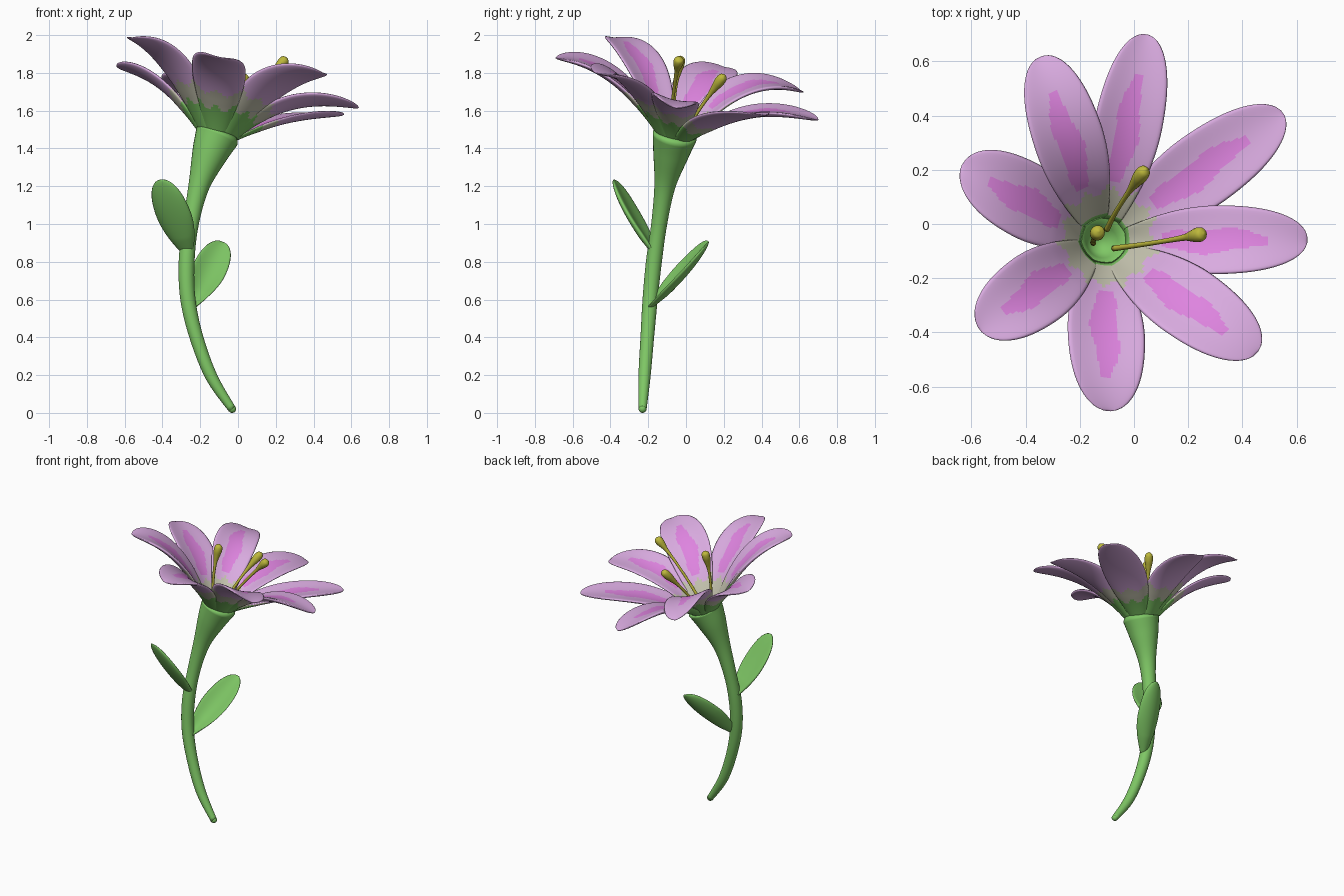
import bpy, bmesh, math
from mathutils import Vector as V

if "Cube" in bpy.data.objects:
    bpy.data.objects.remove(bpy.data.objects["Cube"])


def mat(name, rgb):
    m = bpy.data.materials.new(name)
    m.diffuse_color = (*rgb, 1)
    m.use_nodes = True
    m.node_tree.nodes["Principled BSDF"].inputs["Base Color"].default_value = m.diffuse_color
    return m


GREEN = mat("leaf green", (0.21, 0.57, 0.13))
PALE = mat("pale throat", (0.56, 0.55, 0.43))
MAUVE = mat("petal mauve", (0.70, 0.41, 0.75))
PINK = mat("petal stripe pink", (0.73, 0.23, 0.74))
GOLD = mat("stamen gold", (0.51, 0.48, 0.045))


def finish(name, bm, mats):
    bmesh.ops.recalc_face_normals(bm, faces=bm.faces)
    me = bpy.data.meshes.new(name)
    for f in bm.faces:
        f.smooth = True
    bm.to_mesh(me)
    bm.free()
    for m in mats:
        me.materials.append(m)
    ob = bpy.data.objects.new(name, me)
    bpy.context.collection.objects.link(ob)
    return ob


def loft(bm, rings, rule=None):
    """Skin closed rings of points, cap both ends; rule(i, j) gives the material."""
    vs = [[bm.verts.new(p) for p in r] for r in rings]
    n = len(vs[0])
    for i in range(len(vs) - 1):
        for j in range(n):
            k = (j + 1) % n
            f = bm.faces.new((vs[i][j], vs[i][k], vs[i + 1][k], vs[i + 1][j]))
            if rule:
                f.material_index = rule(i, j)
    bm.faces.new(vs[0])
    tip = bm.faces.new(vs[-1])
    if rule:
        tip.material_index = 2


def spline(keys, t):
    """Catmull-Rom through rows of numbers."""
    x = t * (len(keys) - 1)
    i = min(int(x), len(keys) - 2)
    f = x - i
    a, b, c, d = (keys[max(0, min(len(keys) - 1, i + k))] for k in (-1, 0, 1, 2))
    return [0.5 * (2 * q + (r - p) * f + (2 * p - 5 * q + 4 * r - s) * f * f
                   + (3 * q - p - 3 * r + s) * f ** 3) for p, q, r, s in zip(a, b, c, d)]


def circle(c, axis, r, n):
    axis = axis.normalized()
    s = axis.cross(V((0, 1, 0))).normalized()
    q = axis.cross(s)
    return [c + r * (s * math.cos(a) + q * math.sin(a))
            for a in (2 * math.pi * i / n for i in range(n))]


def tube(name, keys, steps, n, material, extra=()):
    """Round tube along x, y, z, radius keys; extra rings are (centre, axis, r)."""
    pts = [spline(keys, i / steps) for i in range(steps + 1)]
    P = [V(p[:3]) for p in pts]
    rings = []
    for i, p in enumerate(P):
        ax = P[min(i + 1, steps)] - P[max(i - 1, 0)]
        rings.append(circle(p, ax, pts[i][3], n))
    rings += [circle(c, ax, r, n) for c, ax, r in extra]
    bm = bmesh.new()
    loft(bm, rings)
    return finish(name, bm, [material])


def blade(name, p0, p1, p2, up, width, base, cup, thick, mats, rule=None):
    """Petal or leaf: lens section swept along a quadratic curve."""
    N, M = 48, 32
    rings, ts = [], []
    d = (p2 - p0).normalized()
    side = up.cross(d).normalized()
    for i in range(N + 1):
        s = i / N
        t = 0.6 * s + 0.4 * math.sin(s * math.pi / 2)
        t = min(t, 0.9985)
        ts.append(t)
        p = p0 * (1 - t) ** 2 + p1 * 2 * t * (1 - t) + p2 * t * t
        tan = ((p1 - p0) * (1 - t) + (p2 - p1) * t).normalized()
        nor = tan.cross(side).normalized()
        tipf = math.sqrt(1 - max(0, (t - 0.5) / 0.5) ** 2.6)
        w = width * (base + (1 - base) * math.sin(min(1, t / 0.55) * math.pi / 2)) * tipf
        c = cup * (w / width) * (1 - 0.5 * t)
        th = thick * tipf * min(1, 0.5 + 2 * t)
        us = [(-1 + 2 * j / M, 1) for j in range(M + 1)]
        us += [(1 - 2 * j / M, -1) for j in range(1, M)]
        rings.append([p + side * (u * w)
                      + nor * (c * u * u + sg * th * math.sqrt(max(0, 1 - u ** 4)))
                      for u, sg in us])
    fr = None
    if rule:
        def fr(i, j):
            top = j < M
            u = -1 + (2 * j + 1) / M if top else 1 - (2 * (j - M) + 1) / M
            return rule((ts[i] + ts[i + 1]) / 2, u, top)
    bm = bmesh.new()
    loft(bm, rings, fr)
    return finish(name, bm, mats)


# stem flaring into a hollow, tilted throat
AXIS = V((0.24, 0.21, 1)).normalized()
MOUTH = V((-0.105, -0.055, 1.49))
LIP = MOUTH - AXIS * 0.025
stem = [(-0.03, -0.23, 0.018, 0.021), (-0.14, -0.22, 0.19, 0.032),
        (-0.22, -0.205, 0.40, 0.036), (-0.265, -0.19, 0.60, 0.040),
        (-0.272, -0.17, 0.80, 0.042), (-0.25, -0.142, 1.00, 0.042),
        (-0.207, -0.112, 1.20, 0.056), (-0.150, -0.080, 1.37, 0.095),
        (*LIP, 0.118)]
tube("stem", stem, 48, 32, GREEN,
     [(LIP + AXIS * 0.008, AXIS, 0.108), (LIP, AXIS, 0.085),
      (LIP - AXIS * 0.03, AXIS, 0.060), (LIP - AXIS * 0.08, AXIS, 0.03)])
bm = bmesh.new()
bmesh.ops.create_uvsphere(bm, u_segments=20, v_segments=12, radius=0.021)
bmesh.ops.translate(bm, verts=bm.verts, vec=(-0.031, -0.23, 0.021))
finish("stem_end", bm, [GREEN])


# petal colours: green foot, pale band, mauve, pink stripe on the inside
def petal_rule(t, u, top):
    wob = 0.025 * math.cos(u * 7)
    if top:
        if t < 0.02:
            return 0
        if t < 0.17 + wob:
            return 1
        if 0.22 < t < 0.81:
            lim = 0.36 * math.sin(math.pi * min(1, (t - 0.1) / 0.74)) ** 0.6
            if abs(u + 0.05 * math.sin(t * 17)) < lim:
                return 3
        return 2
    return 0 if t < 0.20 + wob else 1 if t < 0.34 + wob else 2


# petals: tip x, y, z, control height, half width
petals = [(0.045, 0.70, 1.55, 1.66, 0.128), (0.55, 0.41, 1.575, 1.58, 0.14),
          (0.64, -0.06, 1.615, 1.72, 0.13), (0.45, -0.48, 1.80, 1.82, 0.145),
          (-0.10, -0.69, 1.88, 1.87, 0.147), (-0.57, -0.39, 1.985, 1.95, 0.14),
          (-0.64, 0.205, 1.83, 1.79, 0.147), (-0.35, 0.615, 1.70, 1.84, 0.137)]
for i, (x, y, z, cz, w) in enumerate(petals):
    tip = V((x, y, z))
    out = tip - MOUTH
    out = (out - AXIS * out.dot(AXIS)).normalized()
    foot = MOUTH + out * 0.088 - AXIS * 0.03
    ctl = foot.lerp(tip, 0.43)
    ctl.z = cz
    blade(f"petal_{i + 1}", foot, ctl, tip, AXIS, w, 0.4, 0.04, 0.015,
          [GREEN, PALE, MAUVE, PINK], petal_rule)

# leaves: foot, tip, upper-side normal, half width
leaves = [((-0.262, -0.155, 0.83), (-0.41, -0.38, 1.235), (0.2, 0.58, 0.41), 0.10, 0.025),
          ((-0.245, -0.19, 0.56), (-0.08, 0.12, 0.905), (0.2, -0.73, 0.58), 0.09, 0.05)]
for i, (a, b, n, w, cup) in enumerate(leaves):
    a, b, n = V(a), V(b), V(n)
    blade(f"leaf_{i + 1}", a, (a + b) / 2 - n.normalized() * 0.03, b, n, w, 0.25,
          cup, 0.017, [GREEN])

# stamens: thin filament swelling into a rounded anther
stamens = [((-0.075, -0.09, 1.46), (0.10, -0.065, 1.70), (0.26, -0.035, 1.88)),
           ((-0.10, -0.02, 1.46), (-0.045, 0.08, 1.62), (0.045, 0.205, 1.79)),
           ((-0.15, -0.07, 1.46), (-0.15, -0.06, 1.68), (-0.13, -0.025, 1.89))]
for i, (a, b, c) in enumerate(stamens):
    a, b, c = V(a), V(b), V(c)
    L = (c - a).length
    rows = []
    for s, r in [(0, 0.011), (0.3, 0.009), (0.55, 0.009), (1 - 0.13 / L, 0.012),
                 (1 - 0.085 / L, 0.020), (1 - 0.045 / L, 0.027), (1 - 0.014 / L, 0.023),
                 (1, 0.004)]:
        p = a * (1 - s) ** 2 + (b * 2 - (a + c) / 2) * 2 * s * (1 - s) + c * s * s
        rows.append((*p, r))
    tube(f"stamen_{i + 1}", rows, 42, 14, GOLD)
